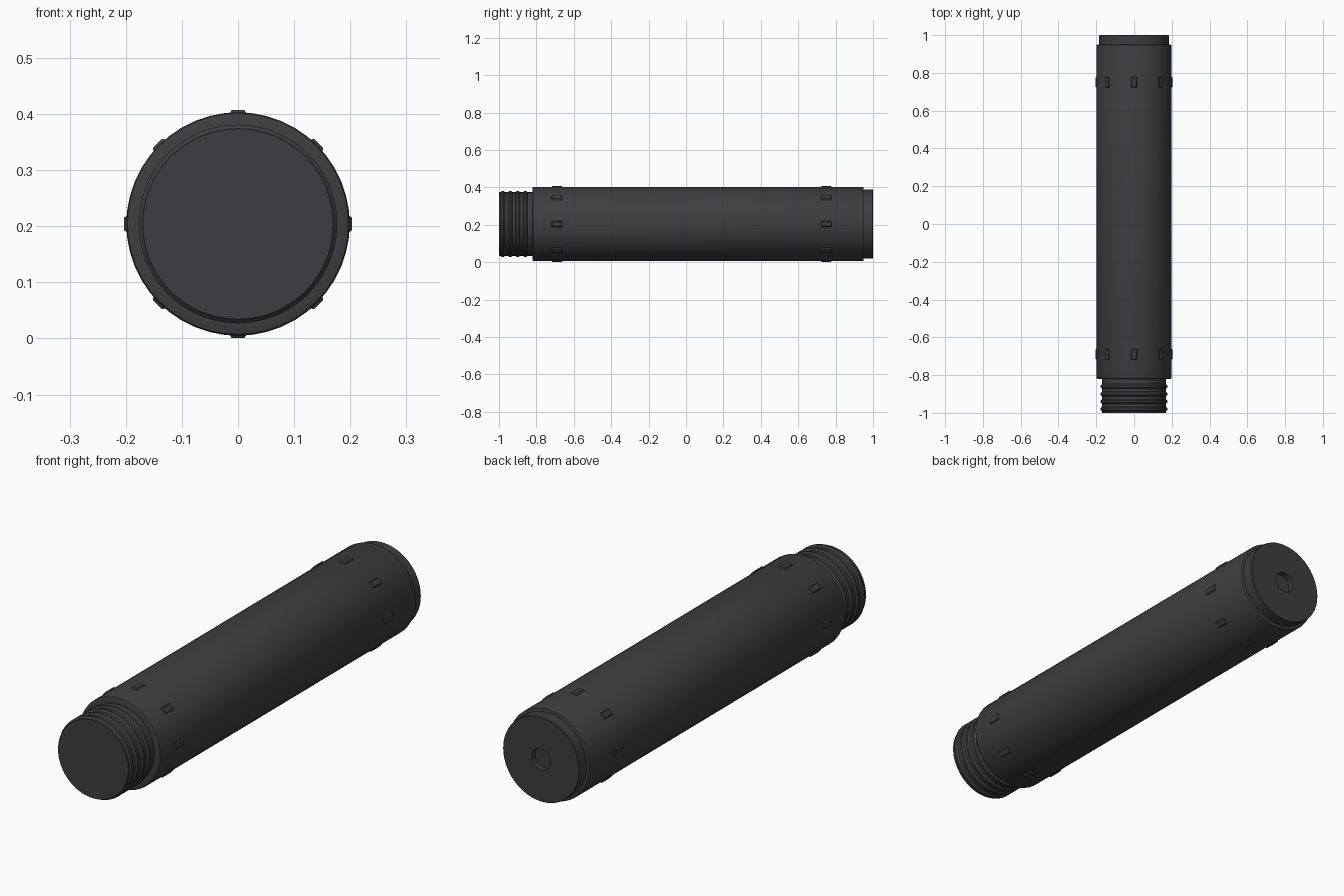
import bpy, bmesh, math
from mathutils import Matrix, Vector

if "Cube" in bpy.data.objects:
    bpy.data.objects.remove(bpy.data.objects["Cube"])

CZ = 0.204      # height of the tube axis
SEG = 48

mat = bpy.data.materials.new("dark_metal")
mat.diffuse_color = (0.045, 0.048, 0.052, 1)
mat.use_nodes = True
mat.node_tree.nodes["Principled BSDF"].inputs["Base Color"].default_value = mat.diffuse_color


def finish(bm, name):
    bmesh.ops.recalc_face_normals(bm, faces=bm.faces)
    mesh = bpy.data.meshes.new(name)
    bm.to_mesh(mesh)
    bm.free()
    mesh.materials.append(mat)
    obj = bpy.data.objects.new(name, mesh)
    bpy.context.collection.objects.link(obj)
    bpy.context.view_layer.objects.active = obj
    obj.select_set(True)
    bpy.ops.object.shade_smooth_by_angle(angle=math.radians(30))
    obj.select_set(False)
    return obj


def lathe(name, profile):
    """Revolve (radius, y) points about the tube axis and close both ends."""
    bm = bmesh.new()
    rings = []
    for r, y in profile:
        rings.append([bm.verts.new((r * math.sin(2 * math.pi * i / SEG), y,
                                    CZ + r * math.cos(2 * math.pi * i / SEG)))
                      for i in range(SEG)])
    for a, b in zip(rings, rings[1:]):
        for i in range(SEG):
            j = (i + 1) % SEG
            bm.faces.new((a[i], a[j], b[j], b[i]))
    bm.faces.new(rings[0])
    bm.faces.new(rings[-1])
    return finish(bm, name)


# Main tube with chamfered rims
lathe("body", [(0.17, -0.82), (0.193, -0.82), (0.197, -0.818), (0.199, -0.812),
               (0.199, 0.942), (0.197, 0.948), (0.193, 0.95), (0.18, 0.95)])

# Threaded front neck
neck = [(0.17, -1.0)]
for y in (-0.98, -0.94, -0.90, -0.86):
    neck += [(0.17, y - 0.012), (0.177, y - 0.005), (0.177, y + 0.005), (0.17, y + 0.012)]
neck.append((0.17, -0.815))
lathe("threaded_neck", neck)

# Rear cap with a shallow centre recess
lathe("end_cap", [(0.185, 0.94), (0.185, 0.998), (0.183, 1.0),
                  (0.046, 1.0), (0.046, 0.975)])

# Two rings of eight small grip studs
for name, y in (("front_studs", -0.69), ("rear_studs", 0.75)):
    bm = bmesh.new()
    for k in range(8):
        turn = Matrix.Translation((0, y, CZ)) @ Matrix.Rotation(k * math.pi / 4, 4, 'Y')
        stud = bmesh.ops.create_cube(bm, size=1)["verts"]
        for v in stud:
            top = v.co.z > 0
            v.co = turn @ Vector((v.co.x * (0.022 if top else 0.036),
                                  v.co.y * (0.05 if top else 0.062),
                                  0.2035 if top else 0.194))
    finish(bm, name)
